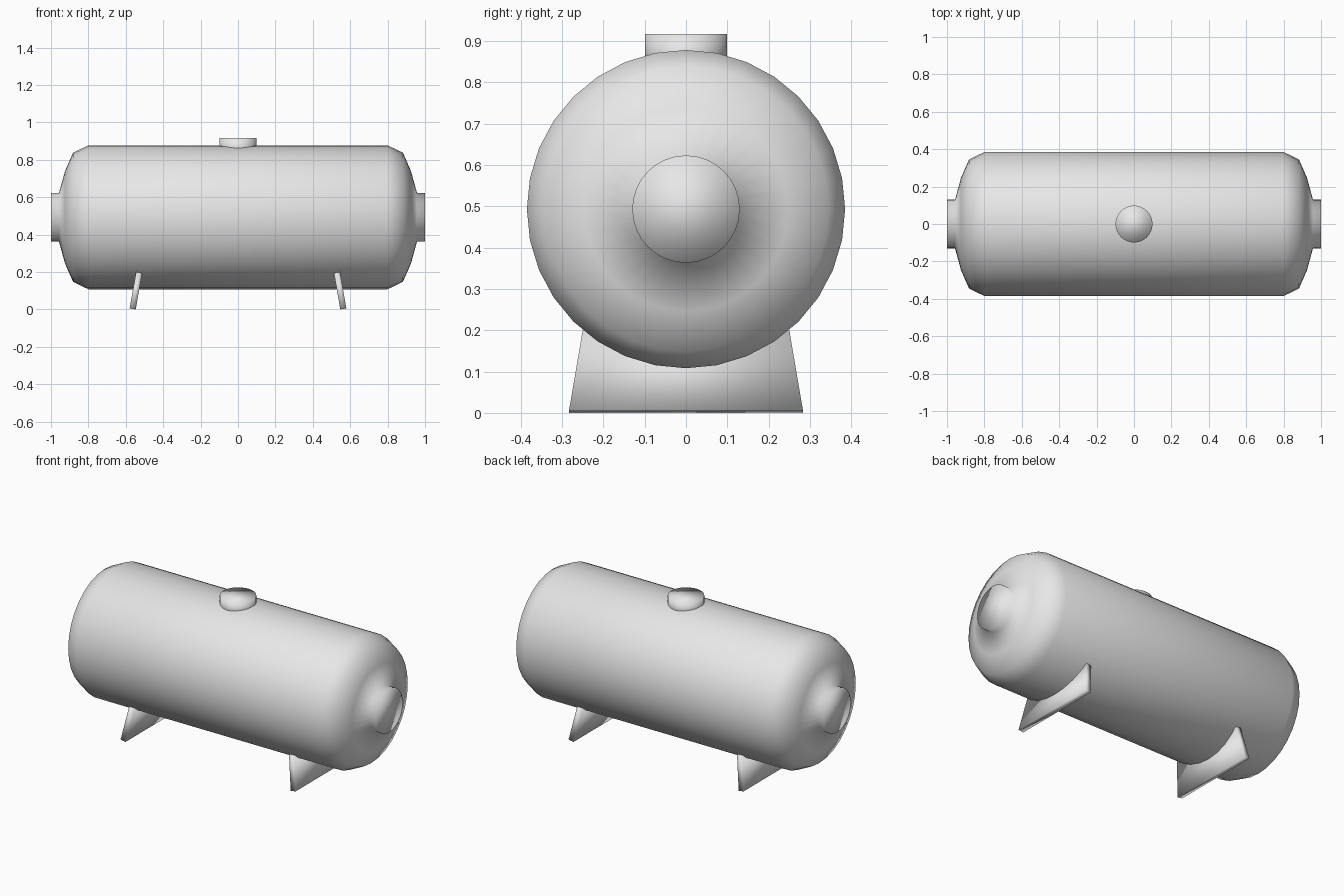
import bpy, bmesh
from math import cos, sin, tau
from mathutils import Matrix

cube = bpy.data.objects.get("Cube")
if cube:
    bpy.data.objects.remove(cube, do_unlink=True)

SIDES = 32
AXIS_Z = 0.493

steel = bpy.data.materials.new("light grey steel")
steel.use_nodes = True
grey = (0.8, 0.8, 0.8, 1)
steel.diffuse_color = grey
steel.node_tree.nodes["Principled BSDF"].inputs["Base Color"].default_value = grey


def finish(name, bm):
    """Turn a bmesh into a smooth shaded steel object."""
    bmesh.ops.recalc_face_normals(bm, faces=bm.faces)
    for face in bm.faces:
        face.smooth = True
    mesh = bpy.data.meshes.new(name)
    bm.to_mesh(mesh)
    bm.free()
    mesh.materials.append(steel)
    obj = bpy.data.objects.new(name, mesh)
    bpy.context.collection.objects.link(obj)
    return obj


def lathe(name, profile, place):
    """Spin (height, radius) pairs about z, cap both ends, then place."""
    bm = bmesh.new()
    rings = [[bm.verts.new((r * cos(tau * i / SIDES), r * sin(tau * i / SIDES), h))
              for i in range(SIDES)] for h, r in profile]
    for a, b in zip(rings, rings[1:]):
        for i in range(SIDES):
            j = (i + 1) % SIDES
            bm.faces.new((a[i], a[j], b[j], b[i]))
    bm.faces.new(rings[0][::-1])
    bm.faces.new(rings[-1])
    bm.transform(place)
    return finish(name, bm)


# Tank shell with domed ends and end flanges, lying along x
half = [(0.80, 0.385), (0.882, 0.345), (0.925, 0.247), (0.957, 0.13), (1.0, 0.13)]
profile = [(-x, r) for x, r in reversed(half)] + half
lathe("tank", profile,
      Matrix.Translation((0, 0, AXIS_Z)) @ Matrix.Rotation(tau / 4, 4, "Y"))

# Filler cap on top
lathe("top_hatch", [(0.82, 0.099), (0.917, 0.099)], Matrix.Identity(4))

# Two splayed saddle plates, wider at the foot
for name, side in (("left_leg", 1), ("right_leg", -1)):
    bm = bmesh.new()
    bmesh.ops.create_cube(bm, size=1)
    for v in bm.verts:
        top = v.co.z > 0
        v.co.x *= 0.033
        v.co.y = (0.25 if top else 0.283) * (1 if v.co.y > 0 else -1)
        v.co.z *= 0.197
    bm.transform(Matrix.Translation((side * 0.546, 0, 0.1))
                 @ Matrix.Rotation(-side * 0.175, 4, "Y"))
    finish(name, bm)
